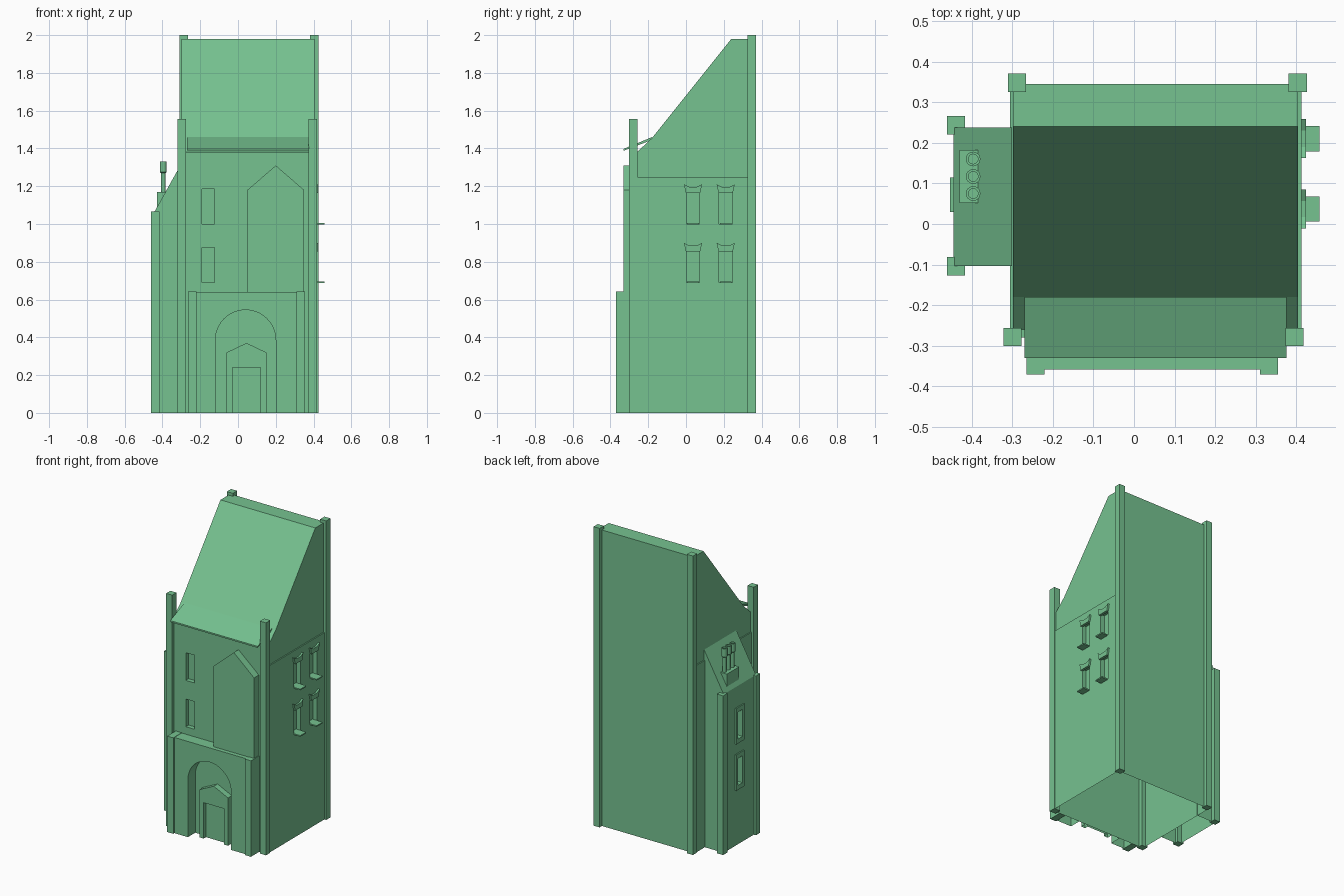
import bpy, bmesh
from math import sin, cos, pi
from mathutils import Matrix, Vector

cube = bpy.data.objects.get("Cube")
if cube:
    bpy.data.objects.remove(cube, do_unlink=True)

green = bpy.data.materials.new("soft_green")
green.use_nodes = True
COLOUR = (0.18, 0.54, 0.28, 1)
green.diffuse_color = COLOUR
green.node_tree.nodes["Principled BSDF"].inputs["Base Color"].default_value = COLOUR


def link(name, bm):
    mesh = bpy.data.meshes.new(name)
    bm.to_mesh(mesh)
    bm.free()
    mesh.materials.append(green)
    ob = bpy.data.objects.new(name, mesh)
    bpy.context.collection.objects.link(ob)
    return ob


def prism(name, axis, points, start, end):
    """Extrude a 2D outline along one axis."""
    place = {"x": lambda p, t: (t, p[0], p[1]),
             "y": lambda p, t: (p[0], t, p[1]),
             "z": lambda p, t: (p[0], p[1], t)}[axis]
    bm = bmesh.new()
    face = bm.faces.new([bm.verts.new(place(p, start)) for p in points])
    out = bmesh.ops.extrude_face_region(bm, geom=[face])
    moved = [v for v in out["geom"] if isinstance(v, bmesh.types.BMVert)]
    shift = Vector(place((0, 0), end - start))
    bmesh.ops.translate(bm, verts=moved, vec=shift)
    bmesh.ops.recalc_face_normals(bm, faces=bm.faces)
    return link(name, bm)


def box(name, x, y, z):
    return prism(name, "z", [(x[0], y[0]), (x[1], y[0]), (x[1], y[1]), (x[0], y[1])], *z)


def cut(ob, cutters):
    """Subtract the cutters from the object and discard them."""
    for c in cutters:
        mod = ob.modifiers.new("cut", "BOOLEAN")
        mod.operation, mod.solver, mod.object = "DIFFERENCE", "EXACT", c
    graph = bpy.context.evaluated_depsgraph_get()
    mesh = bpy.data.meshes.new_from_object(ob.evaluated_get(graph))
    ob.modifiers.clear()
    ob.data = mesh
    for c in cutters:
        bpy.data.objects.remove(c, do_unlink=True)


def open_base(ob):
    """Leave the shell open at ground level."""
    bm = bmesh.new()
    bm.from_mesh(ob.data)
    bm.normal_update()
    low = [f for f in bm.faces if abs(f.normal.z) > 0.9 and f.calc_center_median().z < 0.001]
    bmesh.ops.delete(bm, geom=low, context="FACES")
    bm.to_mesh(ob.data)
    bm.free()


# Main walls with recessed windows on the front and one side
FRONT, SIDE = -0.28, 0.412
walls = box("main_walls", (-0.305, SIDE), (FRONT, 0.345), (0, 1.25))
holes = []
for z in (0.69, 1.0):
    holes.append(box("front_cut", (-0.19, -0.125), (-0.4, FRONT + 0.03), (z, z + 0.185)))
    for y in (0.037, 0.21):
        holes.append(box("side_cut", (SIDE - 0.03, 0.5), (y - 0.035, y + 0.035), (z, z + 0.175)))
        # Flared lintel with a dipped top, and a thin sill
        shape = [(y - 0.038, z + 0.165), (y + 0.038, z + 0.165), (y + 0.048, z + 0.21),
                 (y + 0.02, z + 0.196), (y - 0.02, z + 0.196), (y - 0.048, z + 0.21)]
        prism("side_lintel", "x", shape, SIDE - 0.005, SIDE + 0.012)
        box("side_sill", (SIDE - 0.03, 0.457), (y - 0.031, y + 0.031), (z - 0.003, z + 0.005))
cut(walls, holes)
open_base(walls)

# Upper gable and steep roof in one block
prism("steep_roof", "x", [(FRONT, 1.25), (0.345, 1.25), (0.345, 1.98), (0.24, 1.98),
                          (-0.18, 1.455), (-0.26, 1.38), (FRONT, 1.38)], -0.298, 0.404)
prism("front_eave", "x", [(-0.33, 1.388), (-0.33, 1.398), (-0.18, 1.46), (-0.18, 1.445)],
      -0.27, 0.376)

# Corner posts of the main block and the side wing
HALF = 0.0225
for x, y, top in ((-0.299, -0.278, 1.555), (0.395, -0.278, 1.555),
                  (-0.288, 0.3475, 2.0), (0.403, 0.3475, 2.0),
                  (-0.438, -0.104, 1.065), (-0.438, 0.243, 1.065)):
    box("corner_post", (x - HALF, x + HALF), (y - HALF, y + HALF), (0, top))

# Pointed bay above the porch
prism("front_bay", "y", [(0.05, 0.64), (0.35, 0.64), (0.35, 1.18), (0.2, 1.31), (0.05, 1.18)],
      -0.33, FRONT + 0.005)

# Porch with an arched opening between two piers
porch = box("porch", (-0.24, 0.335), (-0.358, FRONT), (0, 0.64))
arch = [(-0.12, -0.1), (0.2, -0.1)]
arch += [(0.04 + 0.16 * cos(pi * i / 20), 0.385 + 0.16 * sin(pi * i / 20)) for i in range(21)]
cut(porch, [prism("arch_cut", "y", arch, -0.5, -0.2)])
open_base(porch)
for x in (-0.265, 0.31):
    box("porch_pier", (x, x + 0.045), (-0.37, FRONT), (0, 0.642))

# Pointed door surround with a recessed door
surround = prism("door_surround", "y", [(-0.06, 0), (0.15, 0), (0.15, 0.32),
                                        (0.045, 0.37), (-0.06, 0.32)], -0.32, FRONT)
cut(surround, [box("door_cut", (-0.03, 0.12), (-0.5, -0.295), (-0.1, 0.24))])
open_base(surround)

# Side wing with a sloping roof and two framed windows
WING = -0.445
wing = prism("side_wing", "y", [(WING, 0), (-0.3, 0), (-0.3, 1.32), (WING, 1.06)], -0.104, 0.237)
cut(wing, [box("wing_cut", (-0.5, WING + 0.025), (0.05, 0.095), (z + 0.03, z + 0.21))
           for z in (0.37, 0.68)])
open_base(wing)
for z in (0.37, 0.68):
    frame = box("wing_window_frame", (WING - 0.008, WING + 0.004), (0.03, 0.115), (z, z + 0.24))
    cut(frame, [box("frame_cut", (-0.6, -0.4), (0.05, 0.095), (z + 0.03, z + 0.21))])

# Chimney stack and hollow pots
box("chimney_stack", (-0.43, -0.375), (0.052, 0.182), (1.0, 1.17))
POT = [(0.012, 1.165), (0.012, 1.27), (0.018, 1.275), (0.018, 1.33),
       (0.012, 1.33), (0.012, 1.28), (0, 1.28)]
for y in (0.075, 0.117, 0.16):
    bm = bmesh.new()
    ring = [bm.verts.new((r, 0, z)) for r, z in POT]
    edges = [bm.edges.new(pair) for pair in zip(ring, ring[1:])]
    bmesh.ops.spin(bm, geom=ring + edges, cent=(0, 0, 0), axis=(0, 0, 1),
                   angle=2 * pi, steps=16, use_duplicate=False)
    bmesh.ops.remove_doubles(bm, verts=bm.verts, dist=0.0003)
    bmesh.ops.recalc_face_normals(bm, faces=bm.faces)
    bmesh.ops.transform(bm, matrix=Matrix.Translation((-0.396, y, 0)), verts=bm.verts)
    pot = link("chimney_pot", bm)
    bpy.ops.object.select_all(action="DESELECT")
    pot.select_set(True)
    bpy.context.view_layer.objects.active = pot
    bpy.ops.object.shade_smooth_by_angle()
